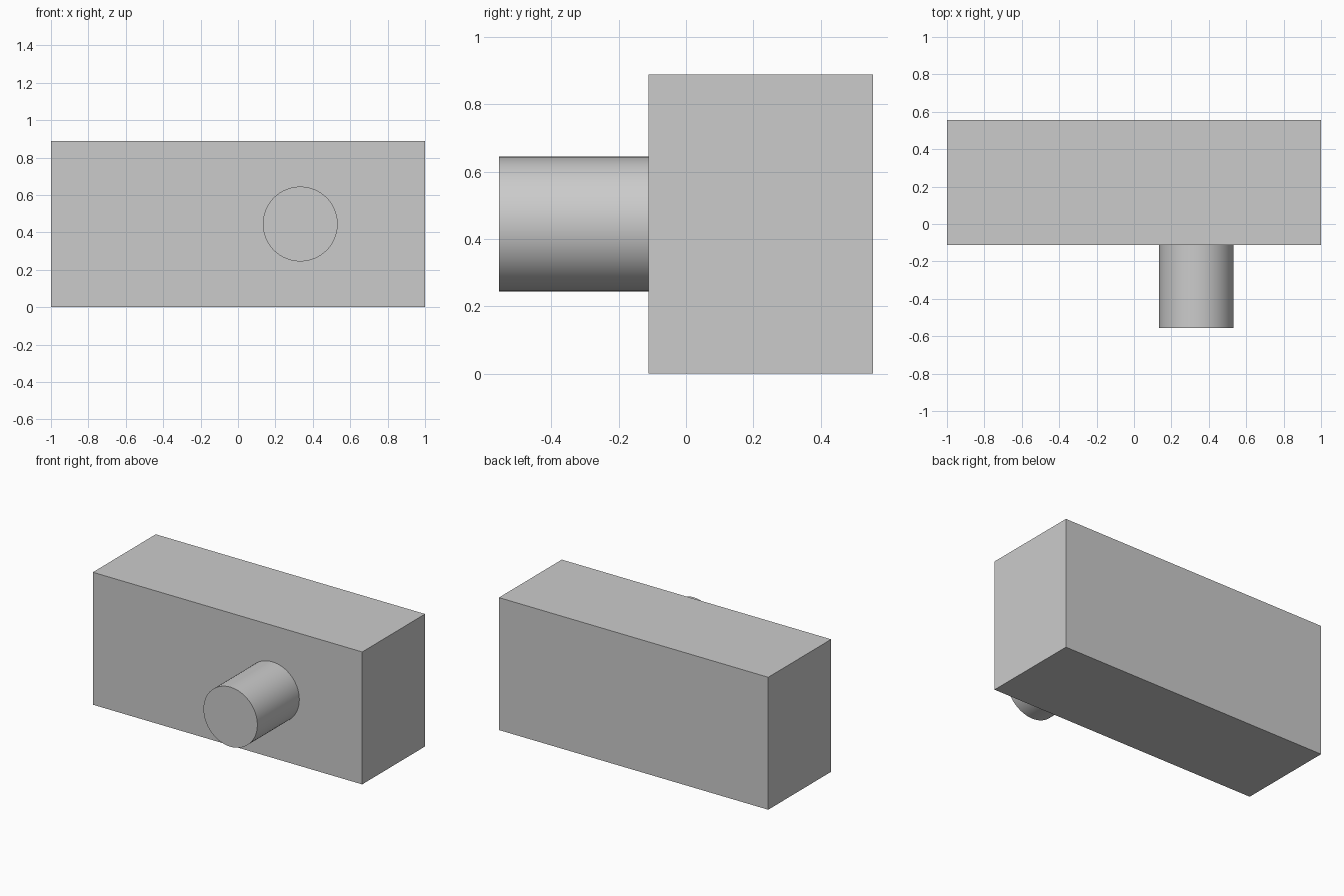
import bpy
import math

# Remove the default object
cube = bpy.data.objects.get("Cube")
if cube:
    bpy.data.objects.remove(cube, do_unlink=True)

# Single flat grey
grey = bpy.data.materials.new("light_grey")
grey.use_nodes = True
colour = (0.6, 0.6, 0.6, 1)
grey.diffuse_color = colour
grey.node_tree.nodes["Principled BSDF"].inputs["Base Color"].default_value = colour

WIDTH, DEPTH, HEIGHT = 2.0, 0.667, 0.889
FRONT, PEG_TIP = -0.111, -0.556
PEG_X, PEG_RADIUS = 0.333, 0.2


def finish(name):
    obj = bpy.context.object
    obj.name = obj.data.name = name
    obj.data.materials.append(grey)
    return obj


# Rectangular body
bpy.ops.mesh.primitive_cube_add(size=1, location=(0, FRONT + DEPTH / 2, HEIGHT / 2))
body = finish("body_block")
body.scale = (WIDTH, DEPTH, HEIGHT)
bpy.ops.object.transform_apply(location=False, rotation=False, scale=True)

# Round peg sticking out of the front
bpy.ops.mesh.primitive_cylinder_add(
    vertices=64, radius=PEG_RADIUS, depth=FRONT - PEG_TIP,
    location=(PEG_X, (FRONT + PEG_TIP) / 2, HEIGHT / 2),
    rotation=(math.pi / 2, 0, 0))
finish("front_peg")
bpy.ops.object.shade_smooth_by_angle(angle=math.radians(30))
